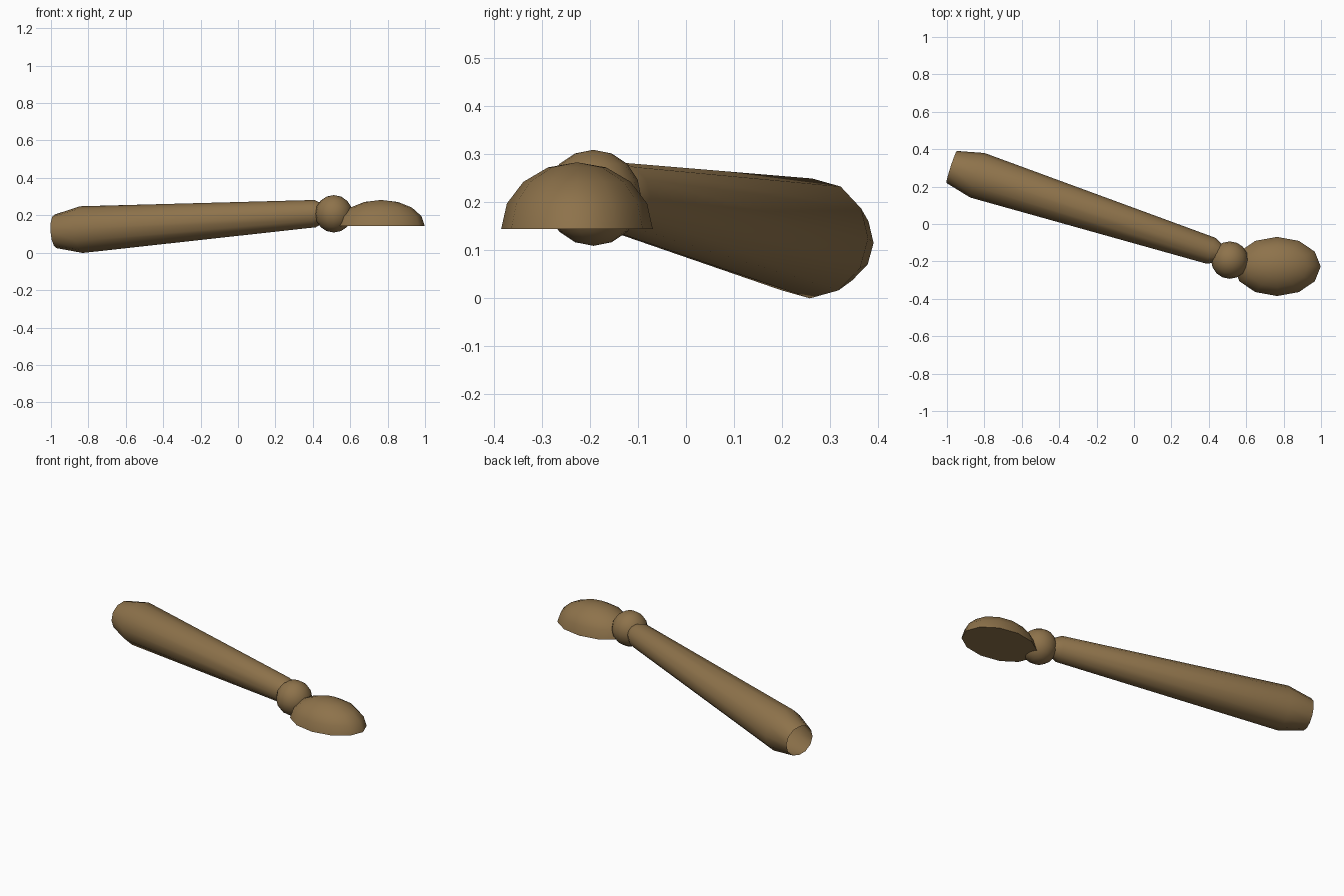
import bpy, bmesh, math
from mathutils import Vector

cube = bpy.data.objects.get("Cube")
if cube:
    bpy.data.objects.remove(cube, do_unlink=True)

brown = bpy.data.materials.new("warm_brown")
brown.use_nodes = True
colour = (0.27, 0.17, 0.07, 1)
brown.diffuse_color = colour
brown.node_tree.nodes["Principled BSDF"].inputs["Base Color"].default_value = colour


def lathe(name, profile, sides, cap_start=False, cap_end=False):
    """Turn (radius, height) pairs around z; a zero radius makes a pole."""
    bm = bmesh.new()
    rings = []
    for radius, height in profile:
        count = sides if radius > 0 else 1
        rings.append([bm.verts.new((radius * math.cos(i * math.tau / sides),
                                    radius * math.sin(i * math.tau / sides), height))
                      for i in range(count)])
    for low, high in zip(rings, rings[1:]):
        for i in range(sides):
            j = (i + 1) % sides
            corners = [low[i % len(low)], low[j % len(low)],
                       high[j % len(high)], high[i % len(high)]]
            bm.faces.new(list(dict.fromkeys(corners)))
    if cap_start:
        bm.faces.new(rings[0][::-1])
    if cap_end:
        bm.faces.new(rings[-1])
    mesh = bpy.data.meshes.new(name)
    bm.to_mesh(mesh)
    bm.free()
    obj = bpy.data.objects.new(name, mesh)
    bpy.context.collection.objects.link(obj)
    mesh.materials.append(brown)
    return obj


def arc(start, end, steps):
    """Unit circle profile between two latitudes in degrees."""
    for k in range(steps + 1):
        a = math.radians(start + (end - start) * k / steps)
        yield (0 if abs(math.cos(a)) < 1e-6 else math.cos(a), math.sin(a))


# Tapered forearm, an open tube at the elbow and rounded at the wrist
elbow, wrist = Vector((-0.975, 0.305, 0.114)), Vector((0.455, -0.157, 0.212))
axis = wrist - elbow
length = axis.length
forearm = lathe("forearm", [(0.09, 0), (0.125, 0.145), (0.073, length - 0.045),
                            (0.05, length)], 12, cap_end=True)
forearm.location = elbow
forearm.rotation_mode = "QUATERNION"
forearm.rotation_quaternion = axis.to_track_quat("Z", "Y")

# Ball joint at the wrist
joint = lathe("wrist_joint", list(arc(-90, 90, 8)), 16)
joint.location = (0.512, -0.193, 0.208)
joint.scale = (0.1, 0.1, 0.1)

# Domed hand with a flat palm
hand = lathe("hand", list(arc(0, 90, 4)), 12, cap_start=True)
hand.location = (0.765, -0.227, 0.143)
hand.scale = (0.233, 0.158, 0.139)

# Smooth shading with crisp rims
bpy.ops.object.select_all(action="DESELECT")
for obj in (forearm, joint, hand):
    obj.select_set(True)
bpy.context.view_layer.objects.active = forearm
bpy.ops.object.shade_smooth_by_angle(angle=math.radians(50))
